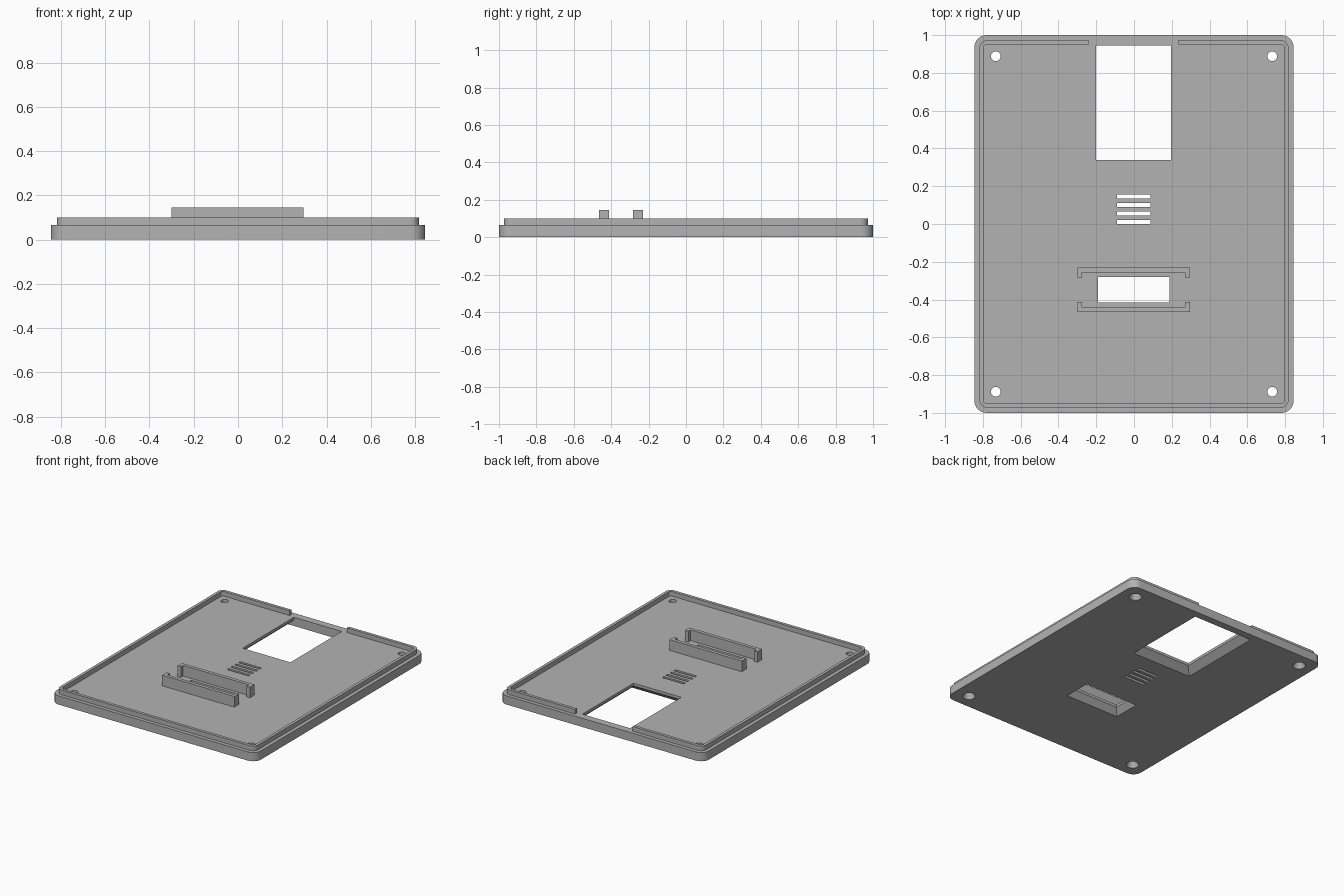
import bpy, bmesh, math

cube = bpy.data.objects.get("Cube")
if cube:
    bpy.data.objects.remove(cube, do_unlink=True)

grey = bpy.data.materials.new("matte grey")
grey.use_nodes = True
COLOUR = (0.45, 0.45, 0.45, 1)
grey.diffuse_color = COLOUR
grey.node_tree.nodes["Principled BSDF"].inputs["Base Color"].default_value = COLOUR

PLATE_TOP, LIP_TOP, CLIP_TOP = 0.065, 0.1, 0.145


def rect(x0, x1, y0, y1, r=0.0, steps=8):
    """Counter-clockwise rectangle outline with optional rounded corners."""
    if r == 0:
        return [(x0, y0), (x1, y0), (x1, y1), (x0, y1)]
    centres = [(x1 - r, y1 - r), (x0 + r, y1 - r), (x0 + r, y0 + r), (x1 - r, y0 + r)]
    return [(cx + r * math.cos(a), cy + r * math.sin(a))
            for q, (cx, cy) in enumerate(centres)
            for a in [(q + i / steps) * math.pi / 2 for i in range(steps + 1)]]


def circle(cx, cy, r, n=32):
    return [(cx + r * math.cos(2 * math.pi * i / n), cy + r * math.sin(2 * math.pi * i / n))
            for i in range(n)]


def loft(name, rings):
    """Solid through (z, outline) rings, all with the same point count."""
    bm = bmesh.new()
    loops = [[bm.verts.new((x, y, z)) for x, y in outline] for z, outline in rings]
    n = len(loops[0])
    for a, b in zip(loops, loops[1:]):
        for i in range(n):
            j = (i + 1) % n
            bm.faces.new((a[i], a[j], b[j], b[i]))
    bm.faces.new(loops[0][::-1])
    bm.faces.new(loops[-1])
    bmesh.ops.recalc_face_normals(bm, faces=bm.faces)
    mesh = bpy.data.meshes.new(name)
    bm.to_mesh(mesh)
    bm.free()
    mesh.materials.append(grey)
    obj = bpy.data.objects.new(name, mesh)
    bpy.context.collection.objects.link(obj)
    return obj


def prism(name, outline, z0, z1):
    return loft(name, [(z0, outline), (z1, outline)])


def cut(obj, cutter):
    """Subtract the cutter for good, then remove it."""
    mod = obj.modifiers.new("cut", "BOOLEAN")
    mod.operation, mod.solver, mod.object = "DIFFERENCE", "EXACT", cutter
    bpy.context.view_layer.objects.active = obj
    bpy.ops.object.modifier_apply(modifier=mod.name)
    bpy.data.objects.remove(cutter, do_unlink=True)


def flared(wide, narrow, depth):
    """Through-hole cutter, wide at the underside and straight above depth."""
    return loft("cutter", [(-0.02, wide), (0, wide), (depth, narrow), (0.2, narrow)])


# Base plate
plate = prism("base_plate", rect(-0.845, 0.845, -1, 1, 0.065), 0, PLATE_TOP)

# Display window and connector window, bevelled on the underside
cut(plate, flared(rect(-0.25, 0.245, 0.29, 0.945), rect(-0.2, 0.195, 0.34, 0.945), 0.045))
cut(plate, flared(rect(-0.225, 0.22, -0.45, -0.245), rect(-0.19, 0.187, -0.415, -0.28), 0.045))

# Vent slots
for i in range(4):
    y = 0.045 * i
    cut(plate, prism("cutter", rect(-0.09, 0.087, y, y + 0.02), -0.1, 0.2))

# Countersunk screw holes
for sx in (-1, 1):
    for sy in (-1, 1):
        x, y = sx * 0.732, sy * 0.888
        cut(plate, flared(circle(x, y, 0.045), circle(x, y, 0.026), 0.04))

# Raised lip with a gap at the back
lip = prism("rim_lip", rect(-0.818, 0.818, -0.973, 0.973, 0.042), PLATE_TOP, LIP_TOP)
cut(lip, prism("cutter", rect(-0.796, 0.796, -0.951, 0.951, 0.02), 0, 0.2))
cut(lip, prism("cutter", rect(-0.24, 0.235, 0.8, 1.1), 0, 0.2))

# Pair of facing clip brackets with inward end tabs
MID = -0.348
for name, s in (("back_bracket", 1), ("front_bracket", -1)):
    profile = [(-0.3, 0.118), (-0.3, 0.065), (-0.274, 0.065), (-0.274, 0.092),
               (0.27, 0.092), (0.27, 0.065), (0.296, 0.065), (0.296, 0.118)]
    prism(name, [(x, MID + s * y) for x, y in profile], PLATE_TOP, CLIP_TOP)

# Smooth the rounded corners and bores, keep edges crisp
bpy.ops.object.select_all(action="DESELECT")
for obj in (plate, lip):
    obj.select_set(True)
bpy.context.view_layer.objects.active = plate
bpy.ops.object.shade_smooth_by_angle(angle=math.radians(25))
